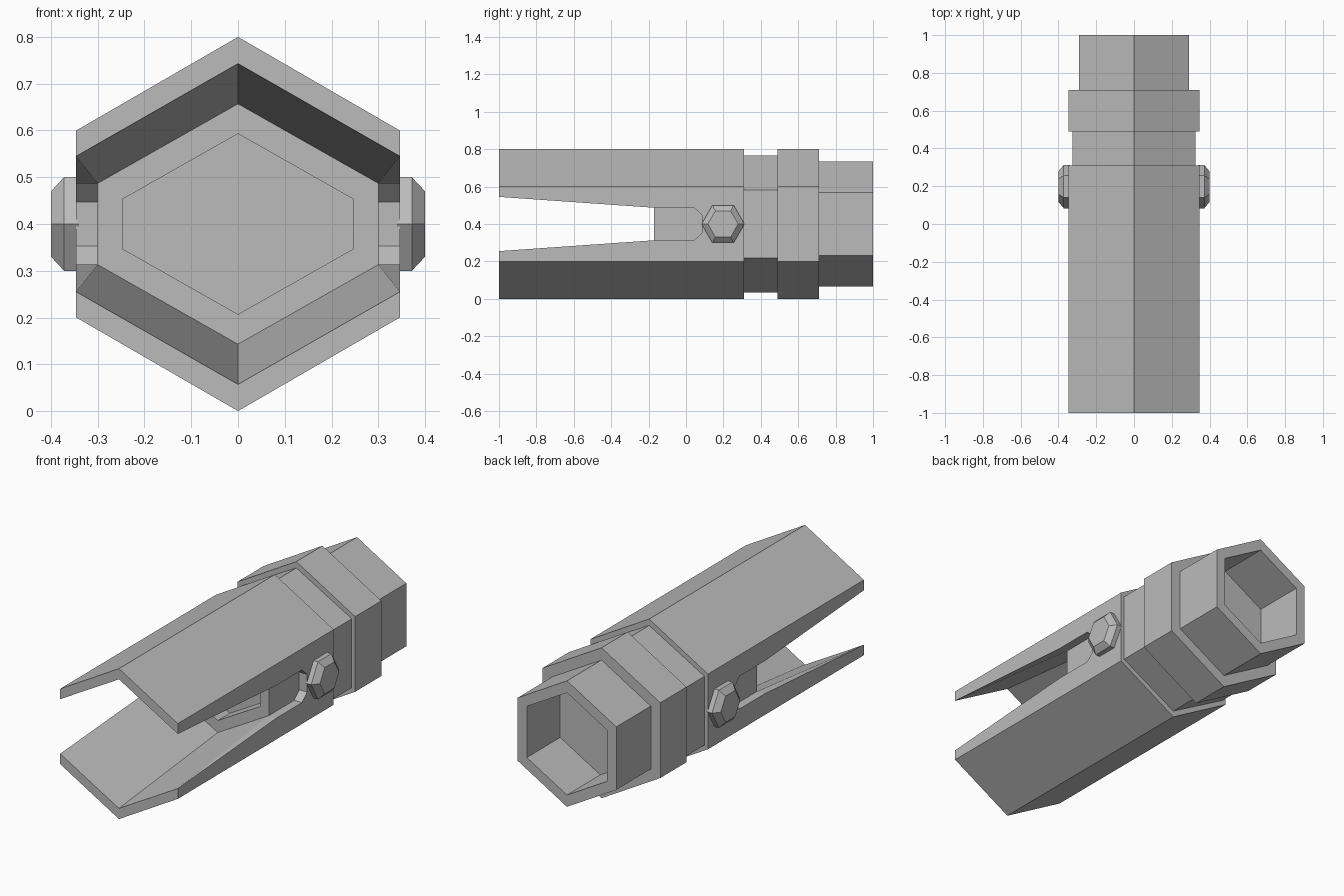
import bpy
import bmesh
from math import sin, cos, radians
from mathutils import Matrix, Vector

MID = 0.4  # height of the long axis

cube = bpy.data.objects.get("Cube")
if cube:
    bpy.data.objects.remove(cube)

grey = bpy.data.materials.new("plain_grey")
grey.use_nodes = True
colour = (0.5, 0.5, 0.5, 1)
grey.diffuse_color = colour
grey.node_tree.nodes["Principled BSDF"].inputs["Base Color"].default_value = colour


def finish(name, bm):
    bmesh.ops.remove_doubles(bm, verts=bm.verts, dist=0.0005)
    bmesh.ops.recalc_face_normals(bm, faces=bm.faces)
    mesh = bpy.data.meshes.new(name)
    bm.to_mesh(mesh)
    bm.free()
    mesh.materials.append(grey)
    obj = bpy.data.objects.new(name, mesh)
    obj.location.z = MID
    bpy.context.collection.objects.link(obj)
    return obj


def hex_loft(name, rings, place):
    """Join hexagon rings (half width, point radius, depth) and cap both ends."""
    bm = bmesh.new()
    loops = []
    for across, point, depth in rings:
        loop = []
        for i in range(6):
            a = radians(60 * i)
            loop.append(bm.verts.new(place(across * sin(a) / sin(radians(60)),
                                           point * cos(a), depth)))
        loops.append(loop)
    for one, two in zip(loops, loops[1:]):
        for i in range(6):
            j = (i + 1) % 6
            bm.faces.new((one[i], one[j], two[j], two[i]))
    bm.faces.new(loops[0])
    bm.faces.new(loops[-1])
    return finish(name, bm)


def along_y(u, v, depth):
    return Vector((u, depth, v))


# Jaws: one quarter of the body, then mirrored sideways and vertically
W, LIP, CORE, REC = 0.346, 0.087, 0.3, 0.247
TIP, FACE, END, BACK = -1.0, -0.17, 0.086, 0.31
CH, FLOOR = 0.043, -0.07
P = {
    "top_f": (0, TIP, 0.4), "side_f": (W, TIP, 0.2),
    "top_b": (0, BACK, 0.4), "side_b": (W, BACK, 0.2),
    "mid_b": (W, BACK, 0), "axis_b": (0, BACK, 0),
    "tip_side": (W, TIP, 0.145), "tip_mid": (0, TIP, 0.343),
    "core_top": (0, FACE, 0.257), "core_side": (CORE, FACE, LIP),
    "core_mid": (CORE, FACE, 0), "lip": (W, FACE, LIP),
    "slot_o1": (W, CH, LIP), "slot_i1": (CORE, CH, LIP),
    "slot_o2": (W, END, 0.047), "slot_i2": (CORE, END, 0.047),
    "slot_o3": (W, END, 0), "slot_i3": (CORE, END, 0),
    "rec_top": (0, FACE, 0.193), "rec_side": (REC, FACE, 0.053),
    "rec_mid": (REC, FACE, 0),
    "fl_top": (0, FLOOR, 0.193), "fl_side": (REC, FLOOR, 0.053),
    "fl_mid": (REC, FLOOR, 0), "fl_axis": (0, FLOOR, 0),
}
FACES = [
    "top_f side_f side_b top_b",                       # roof
    "side_f tip_side lip slot_o1 slot_o2 slot_o3 mid_b side_b",
    "top_f tip_mid tip_side side_f",                   # jaw tip
    "tip_side tip_mid core_top",                       # jaw inside
    "tip_side core_top core_side",
    "tip_side core_side lip",
    "lip core_side slot_i1 slot_o1",                   # side slot
    "slot_o1 slot_i1 slot_i2 slot_o2",
    "slot_o2 slot_i2 slot_i3 slot_o3",
    "core_side core_mid slot_i3 slot_i2 slot_i1",
    "core_top rec_top rec_side core_side",             # core face
    "core_side rec_side rec_mid core_mid",
    "rec_top fl_top fl_side rec_side",                 # recess
    "rec_side fl_side fl_mid rec_mid",
    "fl_top fl_axis fl_mid fl_side",
    "top_b side_b mid_b axis_b",                       # rear cap
]
bm = bmesh.new()
verts = {key: bm.verts.new(co) for key, co in P.items()}
for row in FACES:
    bm.faces.new([verts[key] for key in row.split()])
for axis in ((1, 0, 0), (0, 0, 1)):
    copy = bmesh.ops.duplicate(bm, geom=bm.verts[:] + bm.edges[:] + bm.faces[:])
    new = [g for g in copy["geom"] if isinstance(g, bmesh.types.BMVert)]
    bmesh.ops.transform(bm, matrix=Matrix.Scale(-1, 4, axis), verts=new)
    bmesh.ops.remove_doubles(bm, verts=bm.verts, dist=0.0005)
finish("clamp_jaws", bm)

# Stepped collars behind the jaws
hex_loft("neck", [(0.326, 0.366, BACK), (0.326, 0.366, 0.49)], along_y)
hex_loft("collar", [(W, 0.4, 0.49), (W, 0.4, 0.71)], along_y)

# Hollow rear socket
hex_loft("rear_socket", [(0.29, 0.335, 0.71), (0.29, 0.335, 1.0),
                         (0.236, 0.272, 1.0), (0.236, 0.272, 0.72)], along_y)

# Hexagonal pivot bolts on both sides
for side, label in ((1, "left"), (-1, "right")):
    hex_loft(label + "_bolt",
             [(0.1, 0.115, 0.34), (0.1, 0.115, 0.372), (0.07, 0.081, 0.4)],
             lambda u, v, d: Vector((side * d, 0.198 + v, u)))
